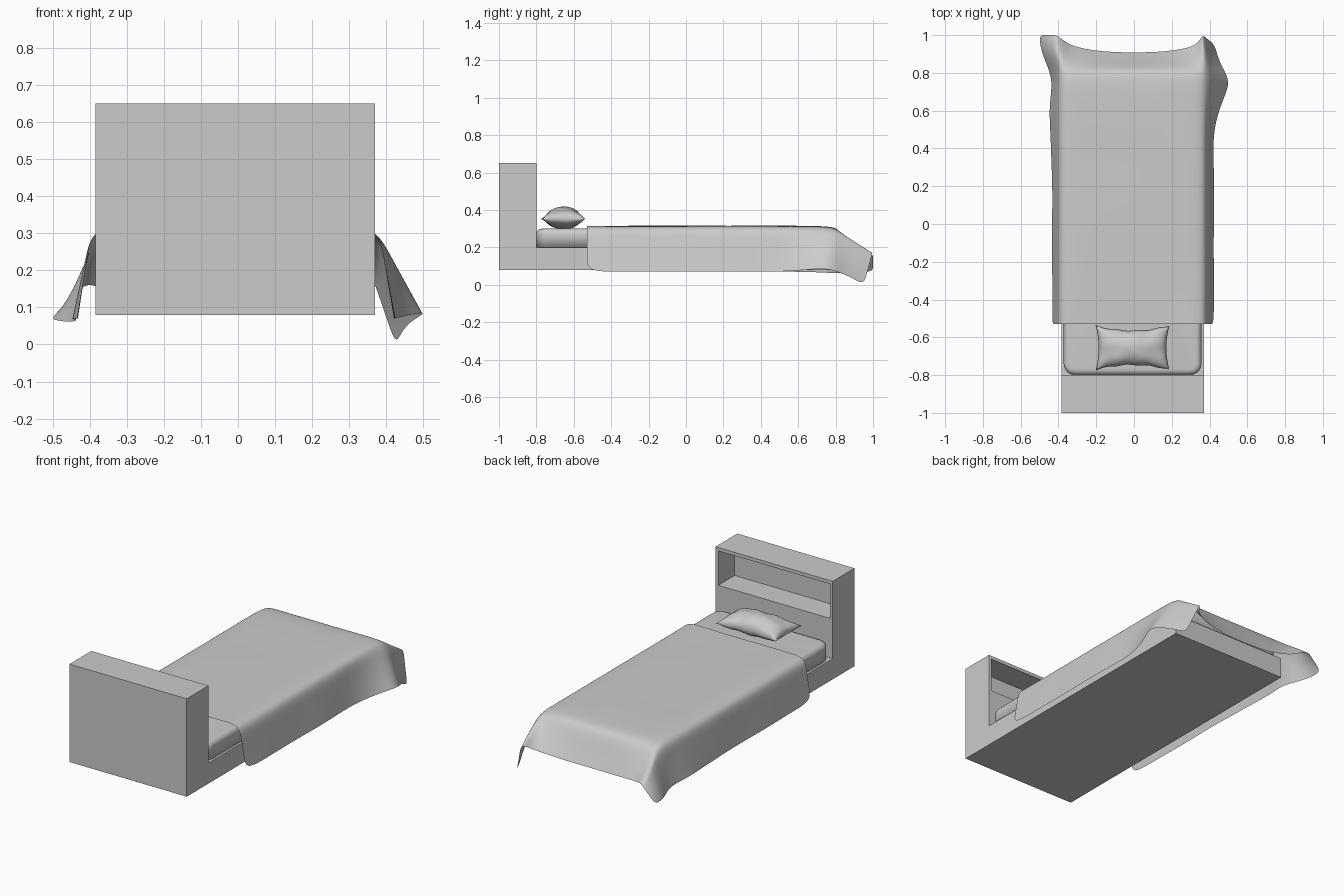
import bpy, bmesh, math, random

if "Cube" in bpy.data.objects:
    bpy.data.objects.remove(bpy.data.objects["Cube"])

random.seed(4)
grey = bpy.data.materials.new("light_grey")
grey.diffuse_color = (0.6, 0.6, 0.6, 1)
grey.use_nodes = True
grey.node_tree.nodes["Principled BSDF"].inputs["Base Color"].default_value = grey.diffuse_color


def add(name, bm, smooth=False):
    bmesh.ops.recalc_face_normals(bm, faces=bm.faces)
    me = bpy.data.meshes.new(name)
    bm.to_mesh(me)
    bm.free()
    me.materials.append(grey)
    for p in me.polygons:
        p.use_smooth = smooth
    ob = bpy.data.objects.new(name, me)
    bpy.context.collection.objects.link(ob)
    return ob


def box(x0, x1, y0, y1, z0, z1):
    bm = bmesh.new()
    bmesh.ops.create_cube(bm, size=1)
    for v in bm.verts:
        v.co = ((x0 + x1) / 2 + v.co.x * (x1 - x0),
                (y0 + y1) / 2 + v.co.y * (y1 - y0),
                (z0 + z1) / 2 + v.co.z * (z1 - z0))
    return bm


def grid_faces(bm, rows):
    for a, b in zip(rows, rows[1:]):
        for i in range(len(a) - 1):
            bm.faces.new((a[i], a[i + 1], b[i + 1], b[i]))


# Bed frame: L-shaped side profile extruded across the width
X0, X1 = -0.385, 0.37
bm = bmesh.new()
prof = [(-1, .08), (.8, .08), (.8, .2), (-.8, .2), (-.8, .65), (-1, .65)]
face = bm.faces.new([bm.verts.new((X0, y, z)) for y, z in prof])
ext = bmesh.ops.extrude_face_region(bm, geom=[face])
for g in ext["geom"]:
    if isinstance(g, bmesh.types.BMVert):
        g.co.x = X1
frame = add("bed_frame", bm)

# Open shelf cut into the headboard
cutter = add("shelf_cutter", box(X0 + .018, X1 - .018, -.95, -.7, .43, .63))
cutter.hide_render = True
mod = frame.modifiers.new("shelf", "BOOLEAN")
mod.operation, mod.object, mod.solver = "DIFFERENCE", cutter, "EXACT"
deps = bpy.context.evaluated_depsgraph_get()
cut_mesh = bpy.data.meshes.new_from_object(frame.evaluated_get(deps))
frame.modifiers.clear()
frame.data = cut_mesh
bpy.data.objects.remove(cutter)

# Mattress with rounded corners and rims
bm = box(-.372, .357, -.8, .79, .2, .3)
upright = [e for e in bm.edges if abs(e.verts[0].co.z - e.verts[1].co.z) > .05]
bmesh.ops.bevel(bm, geom=upright, offset=.06, segments=6, profile=.5, affect="EDGES")
rim = [e for e in bm.edges if all(v.co.z > .299 for v in e.verts)]
bmesh.ops.bevel(bm, geom=rim, offset=.03, segments=5, profile=.5, affect="EDGES")
add("mattress", bm, True)

# Blanket stations: left hem, left shoulder, middle (y, z), right shoulder, right hem, blend
rows = []
for y, hl, hr in [(-.53, -.435, .422), (-.35, -.43, .425), (-.1, -.437, .42),
                  (.15, -.43, .427), (.35, -.438, .42), (.5, -.443, .42)]:
    rows.append(((hl, y, .07), (-.397, y, .298), (y, .315), (.382, y, .298), (hr, y, .07), 0))
rows += [
    ((-.45, .62, .07), (-.397, .65, .298), (.65, .315), (.382, .65, .298), (.465, .65, .08), 0),
    ((-.43, .75, .065), (-.395, .79, .296), (.79, .312), (.382, .79, .296), (.515, .75, .09), 0),
    ((-.455, .83, .06), (-.392, .84, .275), (.825, .285), (.378, .84, .275), (.46, .84, .06), .3),
    ((-.49, .91, .065), (-.41, .92, .235), (.865, .2), (.37, .92, .238), (.44, .9, .03), .4),
    ((-.505, 1.0, .07), (-.405, 1.0, .17), (.908, .12), (.36, 1.003, .19), (.425, .95, 0), .45),
]


def mix(a, b, t):
    return tuple(p + (q - p) * t for p, q in zip(a, b))


bm = bmesh.new()
net = []
for hl, sl, (my, mz), sr, hr, blend in rows:
    pts = [hl, mix(hl, sl, .33), mix(hl, sl, .7), sl]
    for x in (-.35, -.25, -.12, 0, .12, .24, .338):
        side = sl if x < 0 else sr
        t = blend * (abs(x) / .35) ** 3
        pts.append((x, my + (side[1] - my) * t,
                    mz + (side[2] - mz) * t + random.uniform(-.002, .002)))
    pts += [sr, mix(hr, sr, .7), mix(hr, sr, .33), hr]
    net.append([bm.verts.new(p) for p in pts])
grid_faces(bm, net)
blanket = add("blanket", bm, True)
if sum(p.normal.z * p.area for p in blanket.data.polygons) < 0:
    blanket.data.flip_normals()
sub = blanket.modifiers.new("smooth", "SUBSURF")
sub.levels = sub.render_levels = 3

# Pillow: two puffed sheets with pinched sides, welded along the seam
bm = bmesh.new()
N, M = 32, 22
for s in (1, -1):
    net = []
    for j in range(M + 1):
        v = -1 + 2 * j / M
        line = []
        for i in range(N + 1):
            u = -1 + 2 * i / N
            puff = max(0, (1 - u * u) * (1 - v * v)) ** .5
            crease = 1 + .07 * math.sin(9 * u + 2 * v) * abs(v) + .05 * math.sin(7 * v) * abs(u)
            x = -.008 + .195 * u * (1 - .08 * (1 - v * v))
            y = -.655 + .117 * v * (1 - .22 * (1 - u * u) + .02 * math.sin(11 * u))
            line.append(bm.verts.new((x, y, .352 + s * (.066 if s > 0 else .054) * puff * crease)))
        net.append(line)
    grid_faces(bm, net)
bmesh.ops.remove_doubles(bm, verts=bm.verts, dist=.0005)
add("pillow", bm, True)
